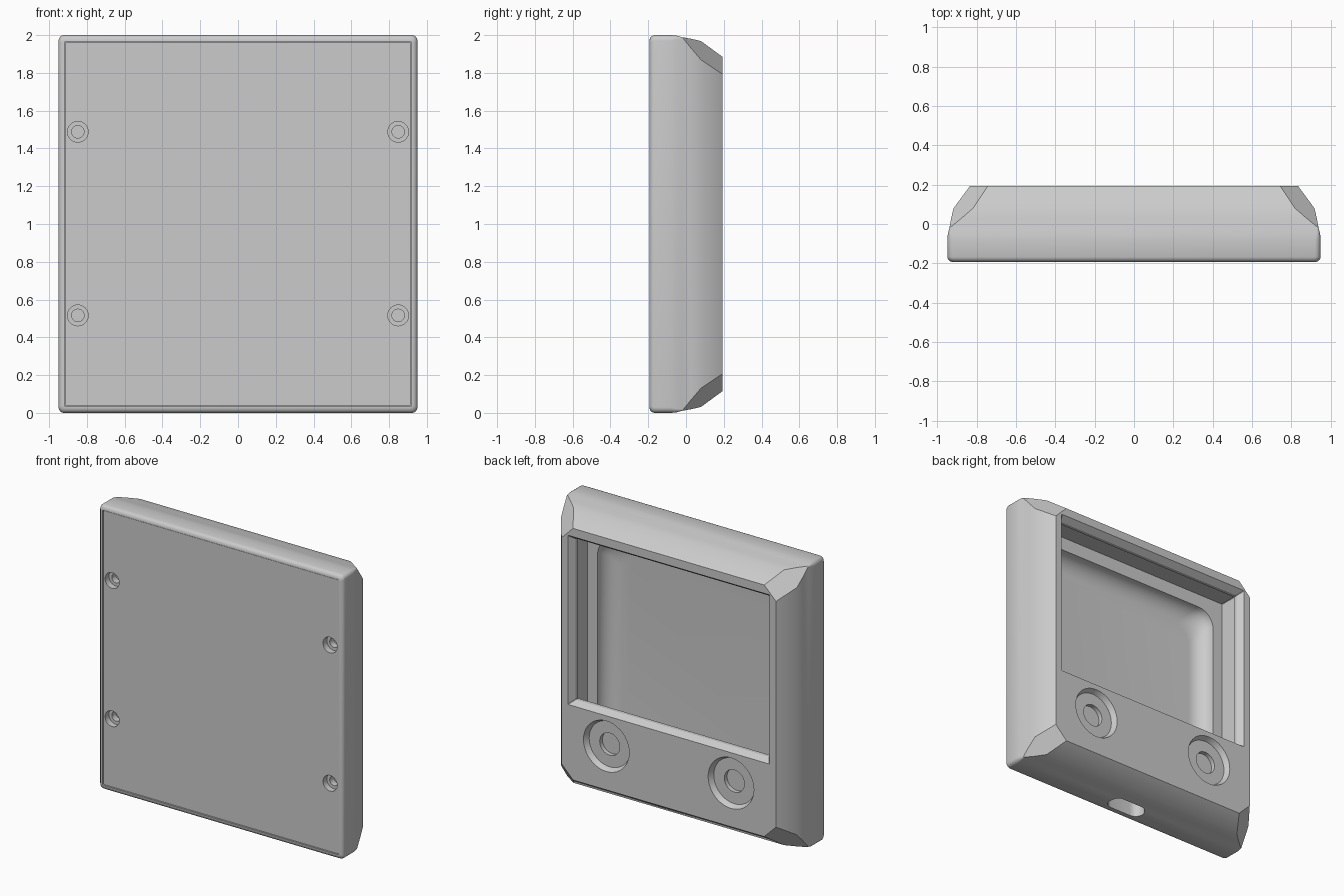
import bpy, bmesh
from math import sin, cos, pi
from mathutils import Vector, Matrix

cube = bpy.data.objects.get("Cube")
if cube:
    bpy.data.objects.remove(cube)

grey = bpy.data.materials.new("plain grey")
grey.use_nodes = True
COLOUR = (0.6, 0.6, 0.6, 1)
grey.diffuse_color = COLOUR
grey.node_tree.nodes["Principled BSDF"].inputs["Base Color"].default_value = COLOUR


def make_object(name, bm):
    bmesh.ops.recalc_face_normals(bm, faces=bm.faces)
    mesh = bpy.data.meshes.new(name)
    bm.to_mesh(mesh)
    bm.free()
    mesh.materials.append(grey)
    obj = bpy.data.objects.new(name, mesh)
    bpy.context.collection.objects.link(obj)
    return obj


def rounded_rect(y, half, low, high, r, steps=6):
    points = []
    corners = [(half, high), (-half, high), (-half, low), (half, low)]
    for i, (x, z) in enumerate(corners):
        cx = x - r if x > 0 else x + r
        cz = z - r if z == high else z + r
        for s in range(steps + 1):
            a = (i + s / steps) * pi / 2
            points.append(Vector((cx + r * cos(a), y, cz + r * sin(a))))
    return points


def loft(rings):
    bm = bmesh.new()
    loops = [[bm.verts.new(p) for p in ring] for ring in rings]
    for a, b in zip(loops, loops[1:]):
        for i in range(len(a)):
            j = (i + 1) % len(a)
            bm.faces.new((a[i], a[j], b[j], b[i]))
    bm.faces.new(loops[0])
    bm.faces.new(loops[-1])
    return bm


def disc(name, x, z, profile, sides=40):
    # turned shape along y from (y, radius) pairs
    rings = [[Vector((x + r * cos(2 * pi * i / sides), y, z + r * sin(2 * pi * i / sides)))
              for i in range(sides)] for y, r in profile]
    return make_object(name, loft(rings))


def cut(target, cutter):
    mod = target.modifiers.new("cut", "BOOLEAN")
    mod.operation = "DIFFERENCE"
    mod.solver = "EXACT"
    mod.object = cutter
    bpy.context.view_layer.objects.active = target
    bpy.ops.object.modifier_apply(modifier=mod.name)
    bpy.data.objects.remove(cutter)


# Case shell as (depth, inset, corner radius): rounded front rim, curved sides, sloped back edge
sections = [(-0.193, 0.025, 0.02), (-0.189, 0.013, 0.025), (-0.18, 0.004, 0.03),
            (-0.168, 0, 0.03), (-0.08, 0, 0.03), (-0.05, 0.003, 0.02), (-0.02, 0.011, 0.008),
            (0.03, 0.02, 0.003), (0.08, 0.032, 0.003), (0.193, 0.115, 0.003)]
bm = loft([rounded_rect(y, 0.95 - d, d, 2 - d, r) for y, d, r in sections])
for sx in (-1, 1):
    for sz in (-1, 1):
        res = bmesh.ops.bisect_plane(
            bm, geom=bm.verts[:] + bm.edges[:] + bm.faces[:], dist=1e-5,
            plane_co=(sx * 0.75, 0.19, 1 + sz * 0.883), plane_no=(sx, 1.4, sz), clear_outer=True)
        rim = [e for e in res["geom_cut"] if isinstance(e, bmesh.types.BMEdge)]
        bmesh.ops.edgeloop_fill(bm, edges=rim)
case = make_object("case", bm)

# Bevelled window lip, the wider screen pocket behind it, and the inner tray with a filleted floor
window = [(0.25, 0.785, 0.636, 1.826), (0.193, 0.785, 0.636, 1.826),
          (0.15, 0.755, 0.662, 1.796), (0.1, 0.755, 0.662, 1.796)]
cut(case, make_object("window_cutter", loft([rounded_rect(*w, 0.003, 1) for w in window])))
cut(case, make_object("pocket_cutter", loft(
    [rounded_rect(y, 0.8, 0.56, 1.835, 0.003, 1) for y in (0.125, -0.05)])))
tray = [(-0.03, 0), (-0.05, 0)]
tray += [(-0.05 - 0.11 * sin(a * pi / 16), 0.12 * (1 - cos(a * pi / 16))) for a in range(1, 9)]
cut(case, make_object("tray_cutter", loft(
    [rounded_rect(y, 0.724 - d, 0.1 + d, 1.74 - d, 0.125) for y, d in tray])))

# Recess that takes the front cover
cut(case, make_object("cover_cutter", loft(
    [rounded_rect(y, 0.919, 0.033, 1.967, 0.008, 2) for y in (-0.25, -0.176)])))

# Cable slot through the bottom wall
slot = loft([rounded_rect(y, 0.14, -0.06, 0.06, 0.058) for y in (-0.1, 0.13)])
bmesh.ops.rotate(slot, verts=slot.verts, cent=(0, 0, 0), matrix=Matrix.Rotation(pi / 2, 3, "X"))
bmesh.ops.translate(slot, verts=slot.verts, vec=(0, -0.08, 0.02))
cut(case, make_object("slot_cutter", slot))

# Button dishes with a round well in the middle
for x in (-0.485, 0.485):
    cut(case, disc("dish_cutter", x, 0.422, [(0.25, 0.178), (0.193, 0.178), (0.155, 0.16)]))
    cut(case, disc("well_cutter", x, 0.422, [(0.25, 0.078), (0.125, 0.078)]))

# Front cover with four counterbored screw holes
cover = make_object("front_cover", loft(
    [rounded_rect(y, 0.915, 0.037, 1.963, 0.006, 2) for y in (-0.188, -0.175)]))
for x in (-0.848, 0.848):
    for z in (0.516, 1.488):
        for part in (cover, case):
            cut(part, disc("screw_cutter", x, z, [(-0.25, 0.055), (-0.145, 0.055)], 32))
            cut(part, disc("screw_cutter", x, z, [(-0.25, 0.033), (-0.1, 0.033)], 32))

# Smooth shading with sharp edges kept
bpy.ops.object.select_all(action="DESELECT")
for obj in (cover, case):
    obj.select_set(True)
    bpy.context.view_layer.objects.active = obj
bpy.ops.object.shade_smooth_by_angle(angle=0.5)
